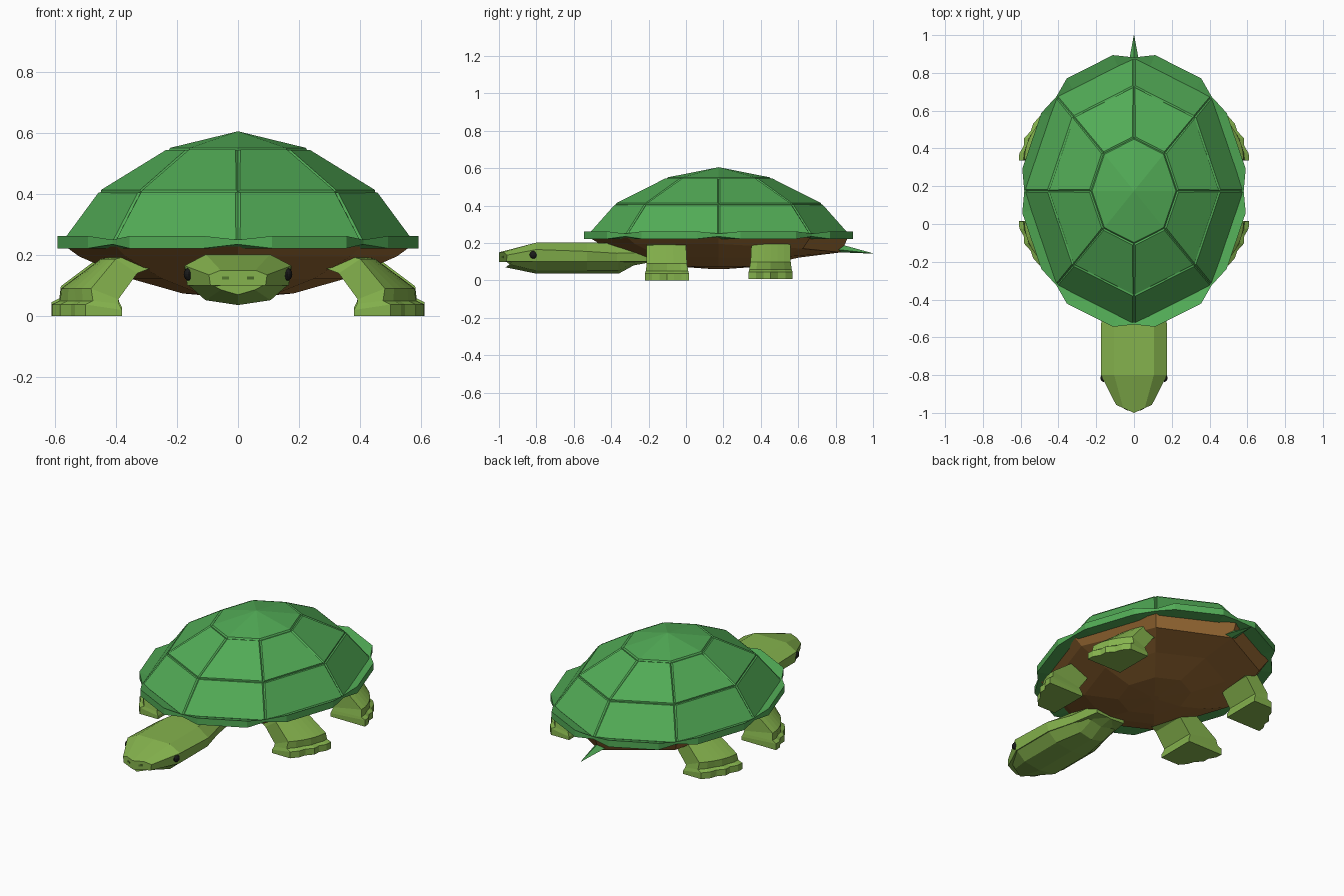
import bpy, bmesh
from math import sin, cos, pi
from mathutils import Vector

if "Cube" in bpy.data.objects:
    bpy.data.objects.remove(bpy.data.objects["Cube"])


def material(name, rgb):
    m = bpy.data.materials.new(name)
    m.diffuse_color = (*rgb, 1)
    m.use_nodes = True
    m.node_tree.nodes["Principled BSDF"].inputs["Base Color"].default_value = m.diffuse_color
    return m


SHELL = material("shell_green", (0.084, 0.41, 0.093))
SKIN = material("skin_green", (0.235, 0.45, 0.074))
BELLY = material("belly_brown", (0.33, 0.15, 0.035))
BLACK = material("black", (0.01, 0.01, 0.01))
DARK = material("dark_green", (0.09, 0.19, 0.03))
CY = 0.175  # shell centre along y


def finish(name, bm, mat):
    bmesh.ops.recalc_face_normals(bm, faces=bm.faces)
    me = bpy.data.meshes.new(name)
    bm.to_mesh(me)
    bm.free()
    me.materials.append(mat)
    ob = bpy.data.objects.new(name, me)
    bpy.context.collection.objects.link(ob)
    return ob


def loft(name, rings, mat, loop=False):
    """Skin a list of equal-length point rings, capped or joined end to start."""
    bm = bmesh.new()
    vs = [[bm.verts.new(p) for p in r] for r in rings]
    n = len(vs[0])
    pairs = list(zip(vs, vs[1:])) + ([(vs[-1], vs[0])] if loop else [])
    for a, b in pairs:
        for i in range(n):
            j = (i + 1) % n
            bm.faces.new((a[i], a[j], b[j], b[i]))
    if not loop:
        bm.faces.new(vs[0])
        bm.faces.new(vs[-1])
    return finish(name, bm, mat)


def octagon(rx, ry, z):
    return [Vector((rx * sin(k * pi / 4), CY + ry * cos(k * pi / 4), z)) for k in range(8)]


# Domed shell with raised panels separated by grooves
bm = bmesh.new()
rings = [[bm.verts.new(p) for p in octagon(*r)]
         for r in ((0.575, 0.70, 0.235), (0.45, 0.55, 0.405), (0.228, 0.28, 0.542))]
apex = bm.verts.new((0, CY, 0.598))
panels, fan = [], []
for k in range(8):
    j = (k + 1) % 8
    for a, b in zip(rings, rings[1:]):
        panels.append(bm.faces.new((a[j], a[k], b[k], b[j])))
    fan.append(bm.faces.new((rings[2][j], rings[2][k], apex)))
bmesh.ops.recalc_face_normals(bm, faces=bm.faces)
if fan[0].normal.z < 0:
    bmesh.ops.reverse_faces(bm, faces=bm.faces)
bmesh.ops.inset_individual(bm, faces=panels, thickness=0.008, depth=0.007)
bmesh.ops.inset_region(bm, faces=fan, thickness=0.008, depth=0.007, use_boundary=True)
finish("shell_dome", bm, SHELL)

# Scalloped rim: a notch at each rib and two bulge points per side
edge = octagon(0.575, 0.70, 0)
inner, outer, bulge = [], [], []
for k in range(8):
    a, b = edge[k], edge[(k + 1) % 8]
    d = (b - a).normalized()
    nrm = Vector((-d.y, d.x, 0))
    centre = Vector((0, CY, 0))
    if nrm.dot((a + b) / 2 - centre) < 0:
        nrm = -nrm
    off = 0.045 + 0.025 * abs(nrm.y)
    for t in (0, 0.2, 0.8):
        p = a.lerp(b, t)
        inner.append(p)
        outer.append(p + nrm * off if t else p + (p - centre) * 0.01)
        bulge.append(t > 0)


def at(points, z_notch, z_bulge, s=1.0):
    return [(p.x * s, CY + (p.y - CY) * s, z_bulge if f else z_notch)
            for p, f in zip(points, bulge)]


loft("shell_rim", [at(inner, 0.238, 0.238, 0.98), at(outer, 0.25, 0.262),
                   at(outer, 0.235, 0.222), at(inner, 0.222, 0.222, 0.95)], SHELL, loop=True)

# Brown belly, dropped at the rear to carry the tail
belly = [octagon(0.565 * s, 0.69 * s, z) for s, z in
         ((1, 0.228), (0.92, 0.195), (0.62, 0.122), (0.32, 0.074), (0.04, 0.06))]
for i in (0, 1, 7):
    p = belly[1][i]
    p.z = 0.15 if i == 0 else 0.17
    if i == 0:
        p.y = 0.83
loft("belly", belly, BELLY)


# Legs: one lofted leg mirrored to four corners
def leg(name, sx, rear):
    rings = []
    for xo, zo, xi, zi, y0, y1, shear, notch in (
            (0.61, 0, 0.38, 0, 0.015, -0.22, 1, 0.014),
            (0.61, 0.038, 0.38, 0.02, 0.015, -0.22, 1, 0.014),
            (0.585, 0.05, 0.39, 0.04, 0.012, -0.215, 1, 0.006),
            (0.58, 0.09, 0.392, 0.055, 0.005, -0.21, 0.9, 0),
            (0.45, 0.187, 0.33, 0.14, 0.0, -0.21, 0.45, 0),
            (0.33, 0.215, 0.25, 0.17, -0.02, -0.19, 0.3, 0)):
        pts = [(xi, y0, zi)]
        for i in range(7):
            w = i / 6
            x = xo - 0.11 * shear * w * w - (notch if i in (2, 4) else 0)
            pts.append((x, y0 + (y1 - y0) * w, zo))
        pts.append((xi, y1, zi))
        rings.append([(sx * x, 2 * CY - y if rear else y, z + (0.008 if rear else 0))
                      for x, y, z in pts])
    loft(name, rings, SKIN)


for side, sx in (("right", 1), ("left", -1)):
    leg("front_leg_" + side, sx, False)
    leg("rear_leg_" + side, sx, True)


# Head, neck and jaw
def section(y, half, shear=0.0):
    full = half + [(-x, z) for x, z in reversed(half) if x > 0]
    return [(x, y + abs(x) * shear, z) for x, z in full]


loft("head", [section(y, [(0, zt), (0.6 * w, zt), (w, zm), (0.95 * w, 0.1), (0, 0.098)], s)
              for y, w, zt, zm, s in ((-1.0, 0.095, 0.15, 0.135, 0.45),
                                      (-0.8, 0.175, 0.202, 0.165, 0),
                                      (-0.53, 0.175, 0.202, 0.155, 0),
                                      (-0.37, 0.13, 0.2, 0.145, 0),
                                      (-0.2, 0.1, 0.175, 0.15, 0))], SKIN)
loft("jaw", [section(y, [(0, 0.102), (0.95 * w, 0.102), (0.62 * w, zb + 0.016), (0, zb)], s)
             for y, w, zb, s in ((-0.965, 0.09, 0.07, 0.4),
                                 (-0.8, 0.172, 0.036, 0),
                                 (-0.53, 0.172, 0.036, 0),
                                 (-0.36, 0.125, 0.036, 0),
                                 (-0.28, 0.11, 0.08, 0),
                                 (-0.2, 0.1, 0.095, 0))], SKIN)

# Eyes and nostrils
for side, sx in (("right", 1), ("left", -1)):
    bpy.ops.mesh.primitive_uv_sphere_add(segments=12, ring_count=8, radius=0.021,
                                         location=(sx * 0.161, -0.815, 0.137))
    eye = bpy.context.object
    eye.name = "eye_" + side
    eye.scale.x = 0.8
    eye.data.materials.append(BLACK)
    bpy.ops.mesh.primitive_cube_add(size=1, location=(sx * 0.04, -0.981, 0.125))
    nostril = bpy.context.object
    nostril.name = "nostril_" + side
    nostril.scale = (0.024, 0.006, 0.01)
    nostril.rotation_euler.z = sx * 0.42
    nostril.data.materials.append(DARK)

# Pointed tail
loft("tail", [[(0.036, 0.81, 0.165), (0, 0.80, 0.2), (-0.036, 0.81, 0.165), (0, 0.82, 0.15)],
              [(0.001, 1.0, 0.144), (0, 1.0, 0.145), (-0.001, 1.0, 0.144), (0, 1.0, 0.143)]], SHELL)
